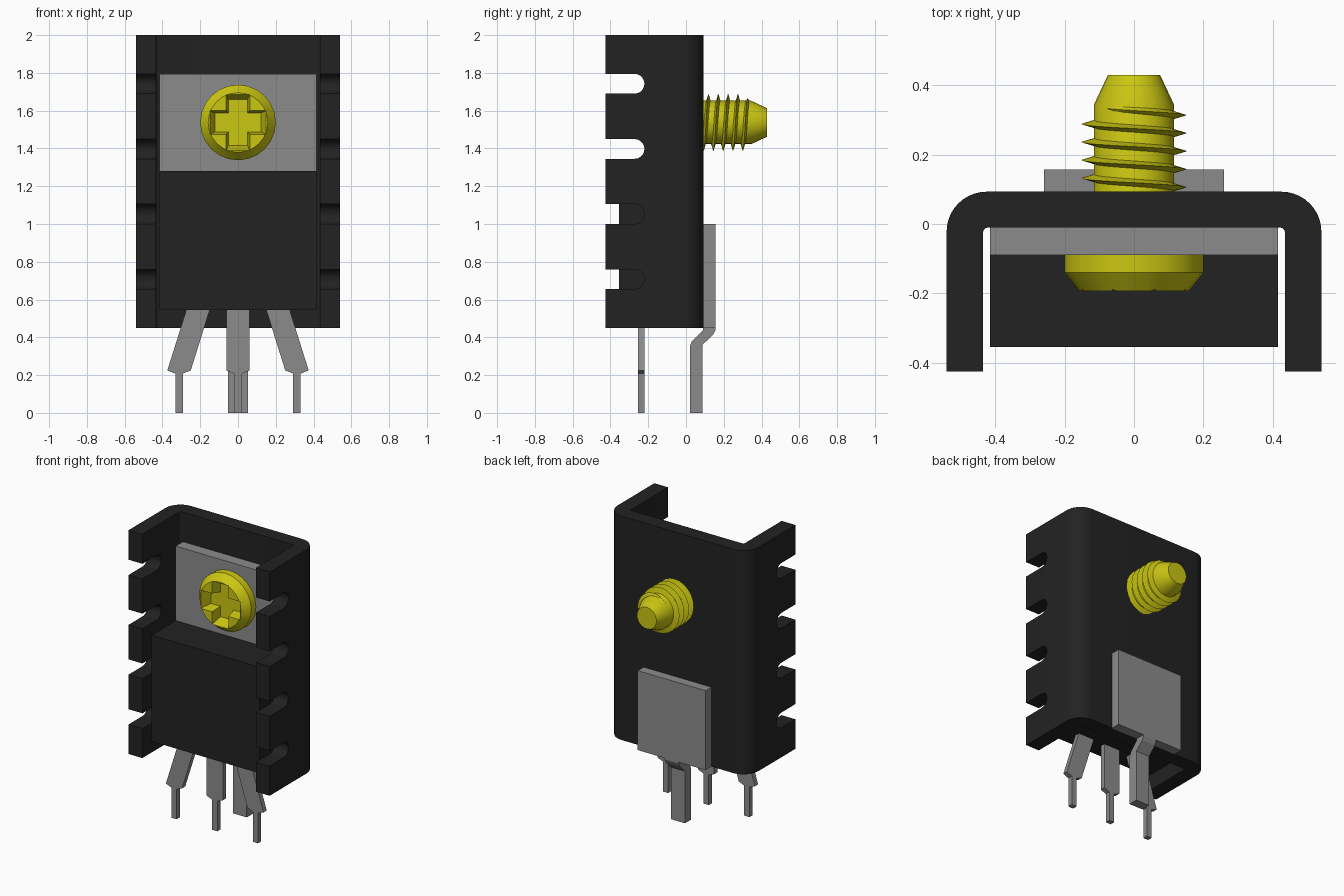
import bpy, bmesh, math
from mathutils import Vector

if "Cube" in bpy.data.objects:
    bpy.data.objects.remove(bpy.data.objects["Cube"], do_unlink=True)


def material(name, rgb):
    m = bpy.data.materials.new(name)
    m.diffuse_color = (*rgb, 1)
    m.use_nodes = True
    bsdf = next(n for n in m.node_tree.nodes if n.type == 'BSDF_PRINCIPLED')
    bsdf.inputs["Base Color"].default_value = (*rgb, 1)
    return m


BLACK = material("matte black", (0.016, 0.016, 0.016))
GREY = material("metal grey", (0.26, 0.26, 0.26))
YELLOW = material("yellow brass", (0.60, 0.57, 0.006))


def loft(name, rings, mat, closed=False):
    """Skin a list of equal-length point rings and cap the two ends."""
    bm = bmesh.new()
    vs = [[bm.verts.new(p) for p in ring] for ring in rings]
    n = len(vs[0])
    for a, b in zip(vs, vs[1:]):
        for i in range(n):
            j = (i + 1) % n
            bm.faces.new((a[i], a[j], b[j], b[i]))
    bm.faces.new(vs[0])
    bm.faces.new(vs[-1])
    bmesh.ops.recalc_face_normals(bm, faces=bm.faces)
    me = bpy.data.meshes.new(name)
    bm.to_mesh(me)
    bm.free()
    me.materials.append(mat)
    ob = bpy.data.objects.new(name, me)
    bpy.context.collection.objects.link(ob)
    return ob


PLACE = {'x': lambda u, v, t: (t, u, v),
         'y': lambda u, v, t: (u, t, v),
         'z': lambda u, v, t: (u, v, t)}


def prism(name, outline, axis, lo, hi, mat):
    put = PLACE[axis]
    return loft(name, [[put(u, v, t) for u, v in outline] for t in (lo, hi)], mat)


def box(name, x, y, z, mat):
    return prism(name, [(x[0], y[0]), (x[1], y[0]), (x[1], y[1]), (x[0], y[1])], 'z', *z, mat)


def arc(cx, cy, r, a0, a1, n):
    return [(cx + r * math.cos(math.radians(a0 + (a1 - a0) * i / n)),
             cy + r * math.sin(math.radians(a0 + (a1 - a0) * i / n))) for i in range(n + 1)]


def smooth(ob):
    bpy.ops.object.select_all(action='DESELECT')
    ob.select_set(True)
    bpy.context.view_layer.objects.active = ob
    bpy.ops.object.shade_smooth_by_angle(angle=math.radians(30))


def cut(ob, cutter):
    mod = ob.modifiers.new("cut", 'BOOLEAN')
    mod.operation, mod.solver, mod.object = 'DIFFERENCE', 'EXACT', cutter
    cutter.hide_render = True
    bpy.context.view_layer.objects.active = ob
    bpy.ops.object.modifier_apply(modifier=mod.name)
    bpy.data.objects.remove(cutter, do_unlink=True)


# Heat sink: bent U channel with rounded slots in both side walls
half = ([(0.435, -0.425), (0.54, -0.425)] + arc(0.425, -0.022, 0.115, 0, 90, 10))
half = [(x, min(y, 0.093)) for x, y in half]
inner = arc(0.42, -0.025, 0.015, 90, 0, 4)
right_side = inner + half
left_side = [(-x, y) for x, y in reversed(right_side)]
heat_sink = prism("heat_sink", right_side + left_side, 'z', 0.45, 2.0, BLACK)
for z in (0.7075, 1.0525, 1.3975, 1.7425):
    slot = [(-0.6, z - 0.0525)] + arc(-0.2725, z, 0.0525, -90, 90, 10) + [(-0.6, z + 0.0525)]
    cut(heat_sink, prism("slot_cutter", slot, 'x', -1, 1, BLACK))
smooth(heat_sink)

# Transistor package: plastic body on a metal mounting tab
box("package_body", (-0.415, 0.415), (-0.355, -0.088), (0.545, 1.28), BLACK)
box("mounting_tab", (-0.415, 0.415), (-0.09, -0.01), (0.545, 1.795), GREY)

# Three package leads: a straight one and two splayed ones
for name, top, low in (("right_lead", -0.207, -0.312), ("middle_lead", 0, 0), ("left_lead", 0.207, 0.312)):
    w, n = 0.062, 0.02
    outline = [(top - w, 0.56), (top + w, 0.56), (low + w, 0.225), (low + n, 0.208), (low + n, 0),
               (low - n, 0), (low - n, 0.208), (low - w, 0.225)]
    prism(name, outline, 'y', -0.255, -0.22, GREY)

# Solder tab behind the heat sink, with its offset pin
box("solder_tab", (-0.26, 0.26), (0.09, 0.157), (0.45, 1.0), GREY)
pin = [(0.09, 0.46), (0.09, 0.438), (0.03, 0.378), (0.02, 0.35), (0.02, 0),
       (0.087, 0), (0.087, 0.36), (0.145, 0.415), (0.157, 0.44), (0.157, 0.46)]
prism("solder_pin", pin, 'x', -0.053, 0.053, GREY)

# Screw: lathed head and shank along y
SCREW_Z = 1.5375


def lathe(name, profile, sides):
    rings = [[(r * math.cos(math.tau * i / sides), y, SCREW_Z + r * math.sin(math.tau * i / sides))
              for i in range(sides)] for y, r in profile]
    return loft(name, rings, YELLOW)


head = lathe("screw_head", [(-0.09, 0.2), (-0.14, 0.2), (-0.193, 0.158)], 24)
shank = lathe("screw_shank", [(-0.085, 0.115), (0.345, 0.115), (0.43, 0.075)], 24)


# Tapered cross recess in the head
def cross(a, w, y):
    pts = [(a, -w), (a, w), (w, w), (w, a), (-w, a), (-w, w),
           (-a, w), (-a, -w), (-w, -w), (-w, -a), (w, -a), (w, -w)]
    return [(x, y, SCREW_Z + z) for x, z in pts]


cut(head, loft("recess_cutter", [cross(0.152, 0.064, -0.2), cross(0.122, 0.05, -0.12)], YELLOW))
smooth(head)
smooth(shank)

# Helical thread, fading into the shank at its far end
rings = []
STEPS, PITCH = 24, 0.052
for i in range(-5 * STEPS, 10):
    a = math.tau * i / STEPS
    y = 0.314 + PITCH * i / STEPS
    tip = 0.152 - 0.037 * max(0, i / 9)
    d = Vector((math.cos(a), 0, math.sin(a)))
    c = Vector((0, y, SCREW_Z))
    rings.append([c + d * 0.11 + Vector((0, -0.012, 0)), c + d * tip, c + d * 0.11 + Vector((0, 0.012, 0))])
smooth(loft("screw_thread", rings, YELLOW))
